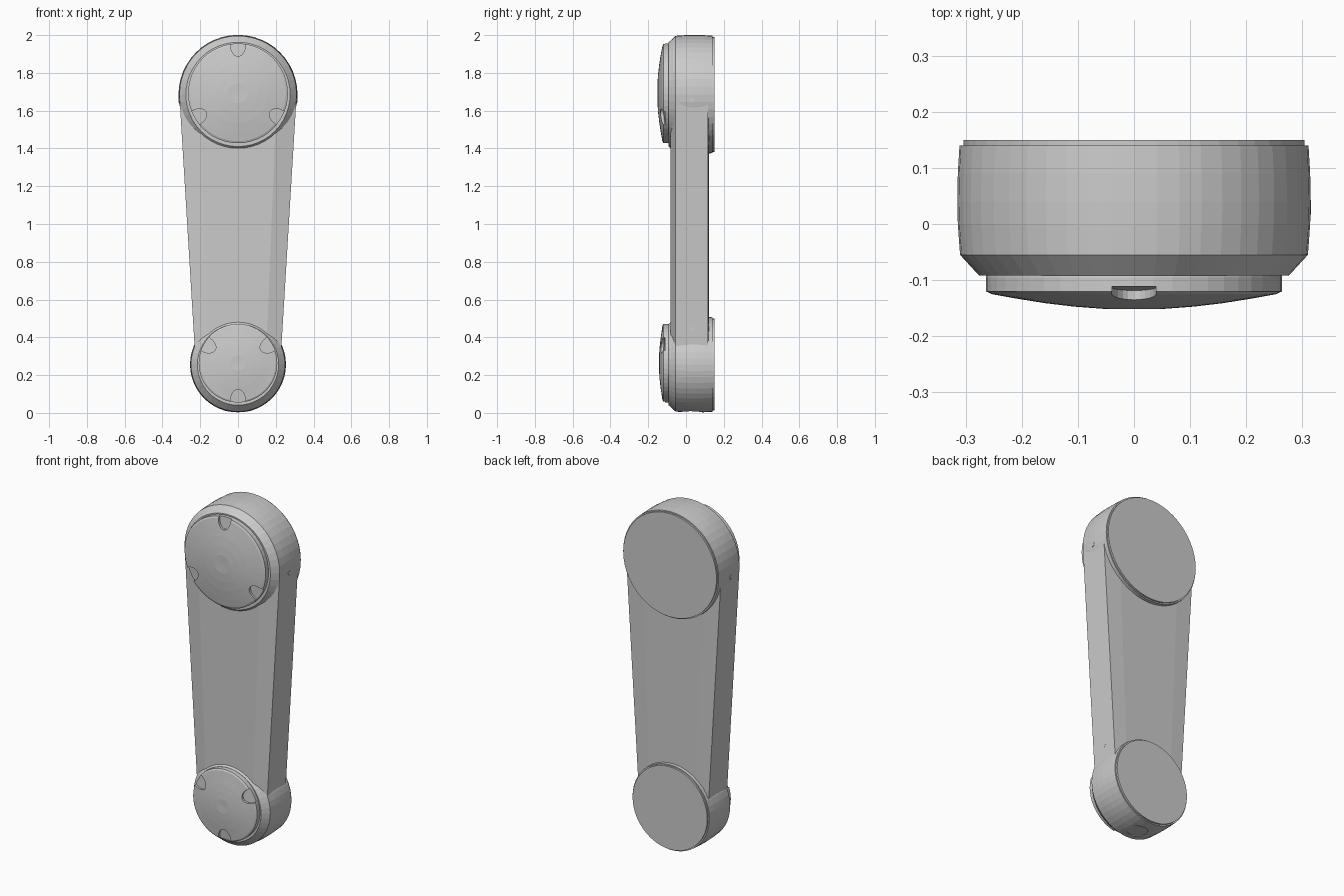
import bpy, bmesh
from math import sin, cos, pi, radians
from mathutils import Matrix, Vector

if "Cube" in bpy.data.objects:
    bpy.data.objects.remove(bpy.data.objects["Cube"])

SEG = 48
TOP_Z, LOW_Z = 1.686, 0.256


def finish(bm, name):
    bmesh.ops.recalc_face_normals(bm, faces=bm.faces)
    me = bpy.data.meshes.new(name)
    bm.to_mesh(me)
    bm.free()
    ob = bpy.data.objects.new(name, me)
    bpy.context.collection.objects.link(ob)
    return ob


def lathe(name, profile, zc):
    """Revolve (radius, y) points around a y-parallel axis at height zc."""
    bm = bmesh.new()
    rings = []
    for r, y in profile:
        if r == 0:
            rings.append([bm.verts.new((0, y, zc))])
        else:
            rings.append([bm.verts.new((r * sin(2 * pi * i / SEG), y, zc + r * cos(2 * pi * i / SEG)))
                          for i in range(SEG)])
    for a, b in zip(rings, rings[1:]):
        for i in range(SEG):
            j = (i + 1) % SEG
            if len(a) == 1:
                bm.faces.new((a[0], b[i], b[j]))
            elif len(b) == 1:
                bm.faces.new((a[i], a[j], b[0]))
            else:
                bm.faces.new((a[i], a[j], b[j], b[i]))
    return finish(bm, name)


def cylinder(name, matrix, radius, depth, seg=20):
    bm = bmesh.new()
    bmesh.ops.create_cone(bm, cap_ends=True, segments=seg, radius1=radius,
                          radius2=radius, depth=depth, matrix=matrix)
    return finish(bm, name)


def cut(target, cutter):
    mod = target.modifiers.new("cut", 'BOOLEAN')
    mod.operation = 'DIFFERENCE'
    mod.object = cutter
    cutter.hide_render = True
    bpy.context.view_layer.objects.active = target
    bpy.ops.object.modifier_apply(modifier=mod.name)
    bpy.data.objects.remove(cutter)


# Round joint housings: slight barrel sides, front chamfer, stepped back plate
def housing(name, r, zc):
    return lathe(name, [(0, 0.15), (r - 0.010, 0.15), (r - 0.010, 0.14), (r - 0.003, 0.14),
                        (r, 0.09), (r + 0.001, 0.04), (r, 0.0), (r - 0.004, -0.055),
                        (r - 0.038, -0.092), (0, -0.092)], zc)


# Domed joint caps with three finger notches on the rim
def cap(name, r, zc, peak, first_angle):
    rim = -0.122
    dome = [(r * t, rim - (peak + rim) * (1 - t * t) - 0.003 * (1 - t))
            for t in (0.96, 0.8, 0.6, 0.4, 0.2)]
    dome = [(q, min(y, rim - 0.003)) for q, y in dome]
    ob = lathe(name, [(0, -0.08), (r - 0.003, -0.08), (r, -0.095), (r, rim + 0.002)]
               + dome + [(0, -peak)], zc)
    for k in range(3):
        a = radians(first_angle + 120 * k)
        m = (Matrix.Translation((0, 0, zc)) @ Matrix.Rotation(-a, 4, 'Y')
             @ Matrix.Translation((r - 0.005, -0.162, 0))
             @ Matrix.Rotation(radians(6), 4, 'Z')
             @ Matrix.Diagonal((0.06, 1, 0.04, 1)) @ Matrix.Rotation(pi / 2, 4, 'X'))
        cut(ob, cylinder("notch_cutter", m, 1, 0.1, 24))
    return ob


housing("upper_housing", 0.314, TOP_Z)
low = housing("lower_housing", 0.253, LOW_Z)
cap("upper_cap", 0.264, 1.692, 0.150, 90)
cap("lower_cap", 0.208, 0.263, 0.141, 30)

# Shallow round recess under the lower joint
cut(low, cylinder("recess_cutter", Matrix.Translation((0, 0.03, 0)), 0.055, 0.022, 32))

# Tapered arm lofted between the joints
section = [(-1, 0.117), (-1, -0.055), (-0.66, -0.082), (0.66, -0.082),
           (1, -0.055), (1, 0.117), (0.66, 0.122), (-0.66, 0.122)]
bm = bmesh.new()
ends = [[bm.verts.new((f * w, y, z)) for f, y in section]
        for z, w in ((0.34, 0.229), (1.66, 0.309))]
n = len(section)
for i in range(n):
    j = (i + 1) % n
    bm.faces.new((ends[0][i], ends[0][j], ends[1][j], ends[1][i]))
for e in ends:
    bm.faces.new(e)
finish(bm, "arm")

# Side pins, mirrored left and right
for side, s in (("right", 1), ("left", -1)):
    for label, x, z in (("lower", 0.233, 0.45), ("upper", 0.312, 1.655)):
        m = Matrix.Translation((s * (x - 0.007), 0.03, z)) @ Matrix.Rotation(pi / 2, 4, 'Y')
        cylinder(f"{side}_{label}_pin", m, 0.013, 0.02, 16)
